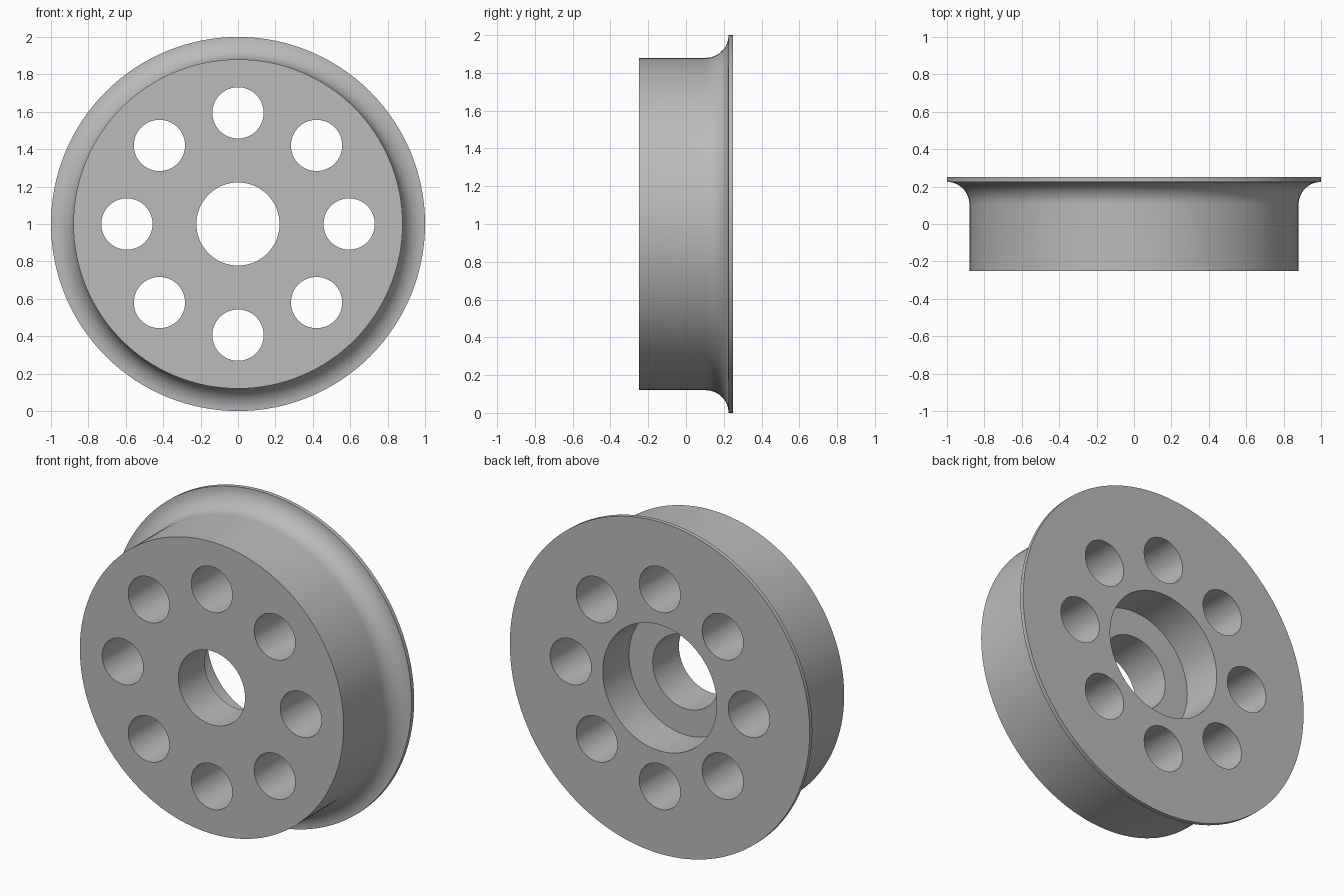
import bpy, bmesh, math
from mathutils import Matrix, Vector

cube = bpy.data.objects.get("Cube")
if cube:
    bpy.data.objects.remove(cube, do_unlink=True)

CENTRE = Vector((0, 0, 1))
BACK, FRONT = 0.25, -0.25
BODY_R, RIM_R, FILLET = 0.88, 1.0, 0.12
BORE_R, RECESS_R, STEP_Y = 0.222, 0.38, 0.0
HOLES, HOLE_R, HOLE_RING = 8, 0.137, 0.594
SEGMENTS = 128

grey = bpy.data.materials.new("plain grey")
grey.use_nodes = True
grey.diffuse_color = (0.5, 0.5, 0.5, 1)
grey.node_tree.nodes["Principled BSDF"].inputs["Base Color"].default_value = grey.diffuse_color


def add_object(name, bm):
    bmesh.ops.recalc_face_normals(bm, faces=bm.faces)
    mesh = bpy.data.meshes.new(name)
    bm.to_mesh(mesh)
    bm.free()
    obj = bpy.data.objects.new(name, mesh)
    bpy.context.collection.objects.link(obj)
    mesh.materials.append(grey)
    return obj


def lathe(name, profile):
    """Spin a closed (radius, y) outline around the wheel axis."""
    bm = bmesh.new()
    verts = [bm.verts.new(CENTRE + Vector((r, y, 0))) for r, y in profile]
    edges = [bm.edges.new((a, b)) for a, b in zip(verts, verts[1:] + verts[:1])]
    bmesh.ops.spin(bm, geom=verts + edges, cent=CENTRE, axis=(0, 1, 0),
                   angle=math.tau, steps=SEGMENTS, use_merge=True)
    bmesh.ops.remove_doubles(bm, verts=bm.verts, dist=1e-5)
    return add_object(name, bm)


# Wheel outline: stepped bore, flat front, body, concave fillet, thin rim
fillet_end = FRONT + 0.475
fillet = []
for i in range(13):
    a = math.pi / 2 * i / 12
    fillet.append((RIM_R - FILLET * math.cos(a),
                   fillet_end - FILLET + FILLET * math.sin(a)))
outline = [(RECESS_R, BACK), (RECESS_R, STEP_Y), (BORE_R, STEP_Y),
           (BORE_R, FRONT), (BODY_R, FRONT), *fillet, (RIM_R, BACK)]
wheel = lathe("flanged_wheel", outline)

# Ring of drilled holes
bm = bmesh.new()
for i in range(HOLES):
    a = math.tau * i / HOLES
    offset = Vector((math.cos(a), 0, math.sin(a))) * HOLE_RING
    bmesh.ops.create_cone(bm, cap_ends=True, segments=64, radius1=HOLE_R,
                          radius2=HOLE_R, depth=1,
                          matrix=Matrix.Translation(CENTRE + offset)
                          @ Matrix.Rotation(math.pi / 2, 4, "X"))
drills = add_object("hole_cutters", bm)
drills.hide_render = True

cut = wheel.modifiers.new("drilled holes", "BOOLEAN")
cut.operation = "DIFFERENCE"
cut.solver = "EXACT"
cut.object = drills
bpy.ops.object.select_all(action="DESELECT")
bpy.context.view_layer.objects.active = wheel
wheel.select_set(True)
bpy.ops.object.modifier_apply(modifier=cut.name)
bpy.data.objects.remove(drills, do_unlink=True)
bpy.ops.object.shade_smooth_by_angle(angle=math.radians(30))
